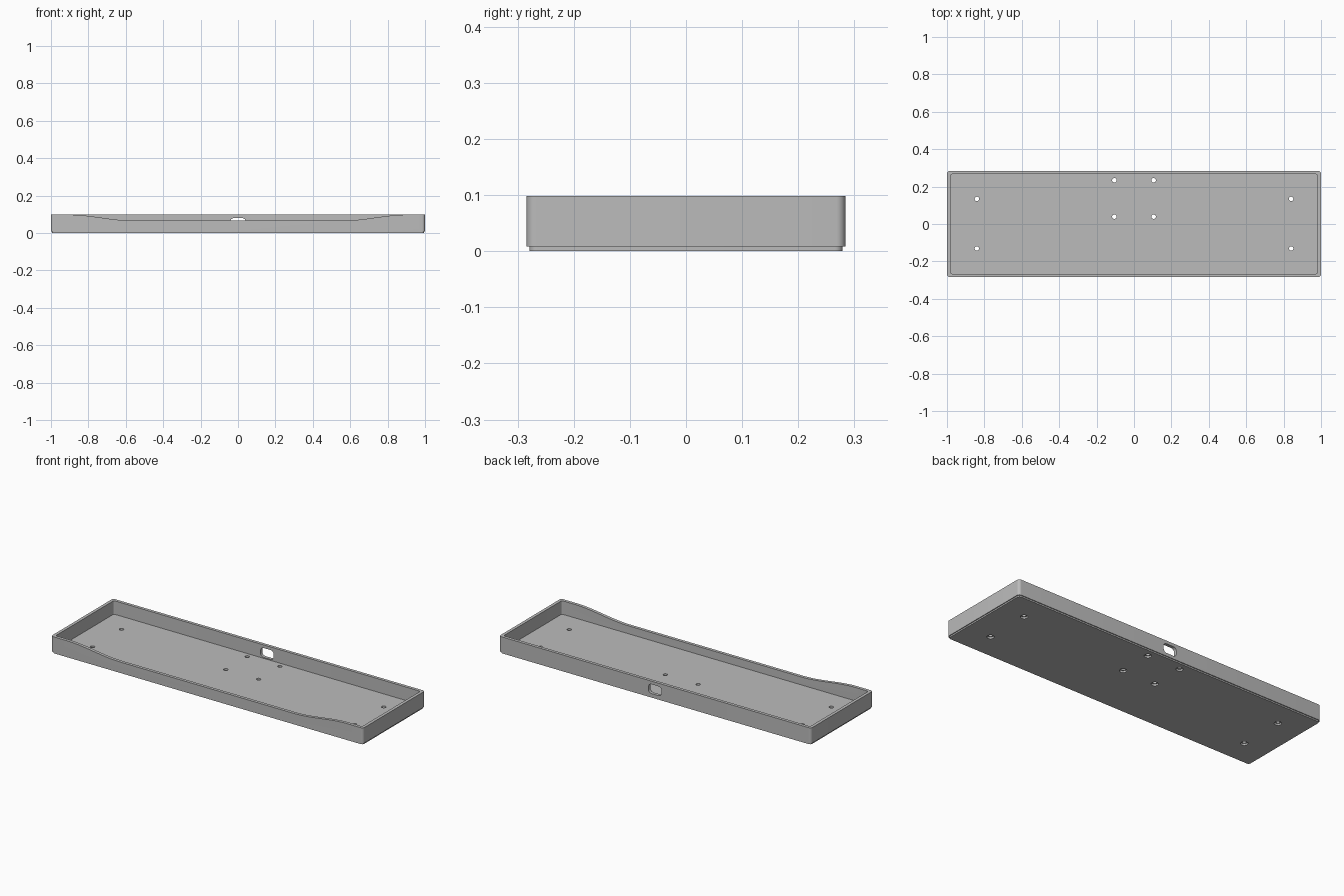
import bpy
import bmesh
from math import pi, cos, sin, radians

if "Cube" in bpy.data.objects:
    bpy.data.objects.remove(bpy.data.objects["Cube"], do_unlink=True)

HALF_X, HALF_Y, HEIGHT = 1.0, 0.284, 0.098
WALL, FLOOR, STEP = 0.018, 0.02, 0.008
DIP = 0.066

grey = bpy.data.materials.new("plain grey")
grey.use_nodes = True
grey.diffuse_color = (0.5, 0.5, 0.5, 1)
grey.node_tree.nodes["Principled BSDF"].inputs["Base Color"].default_value = (0.5, 0.5, 0.5, 1)


def rounded_rect(hx, hy, r, cx=0, cy=0, seg=8):
    """Counter-clockwise outline of a rectangle with round corners."""
    pts = []
    for i, (sx, sy) in enumerate([(1, 1), (-1, 1), (-1, -1), (1, -1)]):
        for k in range(seg + 1):
            a = pi / 2 * (i + k / seg)
            pts.append((cx + sx * (hx - r) + r * cos(a), cy + sy * (hy - r) + r * sin(a)))
    return pts


def loft(name, loops):
    """Closed solid through matching loops of 3D points."""
    bm = bmesh.new()
    rings = [[bm.verts.new(p) for p in loop] for loop in loops]
    for a, b in zip(rings, rings[1:]):
        for i in range(len(a)):
            j = (i + 1) % len(a)
            bm.faces.new((a[i], a[j], b[j], b[i]))
    bm.faces.new(rings[0][::-1])
    bm.faces.new(rings[-1])
    bmesh.ops.recalc_face_normals(bm, faces=bm.faces)
    mesh = bpy.data.meshes.new(name)
    bm.to_mesh(mesh)
    bm.free()
    mesh.materials.append(grey)
    obj = bpy.data.objects.new(name, mesh)
    bpy.context.collection.objects.link(obj)
    return obj


def prism_y(name, pts, y0, y1):
    return loft(name, [[(x, y, z) for x, z in pts] for y in (y0, y1)])


def cylinder(name, x, y, r, z0, z1, seg=24):
    ring = [(x + r * cos(2 * pi * i / seg), y + r * sin(2 * pi * i / seg)) for i in range(seg)]
    return loft(name, [[(px, py, z) for px, py in ring] for z in (z0, z1)])


# Tray shell: stepped foot, outer wall, rim, inner wall and floor
levels = [(0.005, 0), (0.005, STEP), (0, STEP), (0, HEIGHT), (WALL, HEIGHT), (WALL, FLOOR)]
tray = loft("tray", [
    [(x, y, z) for x, y in rounded_rect(HALF_X - d, HALF_Y - d, 0.016 - 0.4 * d)]
    for d, z in levels])

# Dipped front edge with S-shaped ends
inner, outer, steps = 0.55, 0.91, 20
right_half = []
for i in range(steps + 1):
    t = i / steps
    z = DIP + (HEIGHT + 0.0005 - DIP) * (1 - cos(pi * t)) / 2
    right_half.append((inner + (outer - inner) * t, z))
right_half.append((outer, 0.15))
dip_profile = [(-x, z) for x, z in reversed(right_half)] + right_half
cutters = [prism_y("front_dip_cutter", dip_profile, -0.35, -0.22)]

# Cable slot in the back wall
cutters.append(prism_y("slot_cutter", rounded_rect(0.042, 0.027, 0.02, 0, 0.053), 0.24, 0.33))

# Screw holes, wider from below
holes = [(0.84, 0.134), (0.84, -0.131), (0.105, 0.234), (0.105, 0.039)]
for hx, hy in holes:
    for side in (-1, 1):
        cutters.append(cylinder("hole_cutter", side * hx, hy, 0.012, -0.02, 0.05))
        cutters.append(cylinder("counterbore_cutter", side * hx, hy, 0.019, -0.02, 0.01))

for c in cutters:
    c.hide_render = True
    mod = tray.modifiers.new(c.name, "BOOLEAN")
    mod.operation = "DIFFERENCE"
    mod.solver = "EXACT"
    mod.object = c

# Bake the cuts and drop the cutters
bpy.context.view_layer.update()
graph = bpy.context.evaluated_depsgraph_get()
cut_mesh = bpy.data.meshes.new_from_object(tray.evaluated_get(graph))
tray.modifiers.clear()
tray.data = cut_mesh
for c in cutters:
    bpy.data.objects.remove(c, do_unlink=True)

# Smooth round corners, crisp edges
bpy.ops.object.select_all(action="DESELECT")
tray.select_set(True)
bpy.context.view_layer.objects.active = tray
bpy.ops.object.shade_smooth_by_angle(angle=radians(30))
